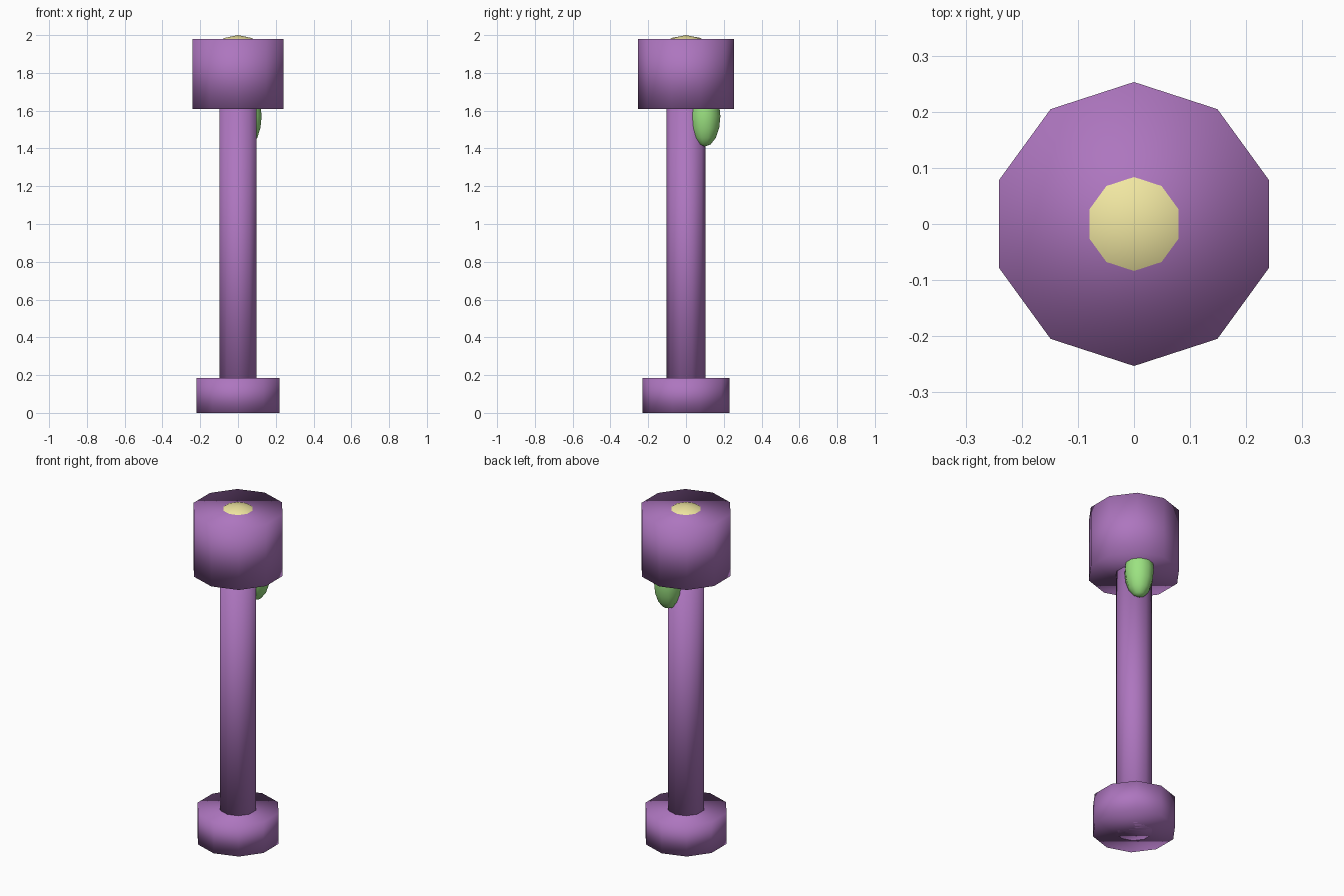
import bpy
from math import pi

if "Cube" in bpy.data.objects:
    bpy.data.objects.remove(bpy.data.objects["Cube"])

SIDES = 10


def material(name, rgb):
    m = bpy.data.materials.new(name)
    m.diffuse_color = (*rgb, 1)
    m.use_nodes = True
    m.node_tree.nodes["Principled BSDF"].inputs["Base Color"].default_value = m.diffuse_color
    return m


purple = material("purple", (0.42, 0.18, 0.52))
yellow = material("yellow", (0.88, 0.80, 0.36))
green = material("green", (0.33, 0.76, 0.22))


def finish(name, mat):
    ob = bpy.context.object
    ob.name = name
    ob.data.materials.append(mat)
    bpy.ops.object.shade_smooth()
    return ob


def drum(name, radius, z0, z1, mat):
    bpy.ops.mesh.primitive_cylinder_add(
        vertices=SIDES, radius=radius, depth=z1 - z0, location=(0, 0, (z0 + z1) / 2))
    return finish(name, mat)


def ball(name, location, radii, mat):
    bpy.ops.mesh.primitive_uv_sphere_add(
        segments=SIDES, ring_count=8, radius=1, location=location)
    ob = finish(name, mat)
    # turn so that a corner points along y, like the drums
    if max(v.co.x for v in ob.data.vertices) > 0.99:
        ob.rotation_euler.z = pi / 2
    ob.scale = radii
    return ob


# Post: foot, shaft and head
drum("base", 0.23, 0, 0.185, purple)
drum("shaft", 0.102, 0, 1.62, purple)
drum("head", 0.253, 1.61, 1.98, purple)

# Bulb inside the head, its crown just breaking through the top
ball("bulb", (0, 0, 1.8), (0.2, 0.2, 0.2), yellow)

# Pod hanging from the underside of the head, beside the shaft
ball("pod", (0.047, 0.1, 1.57), (0.082, 0.082, 0.16), green)
